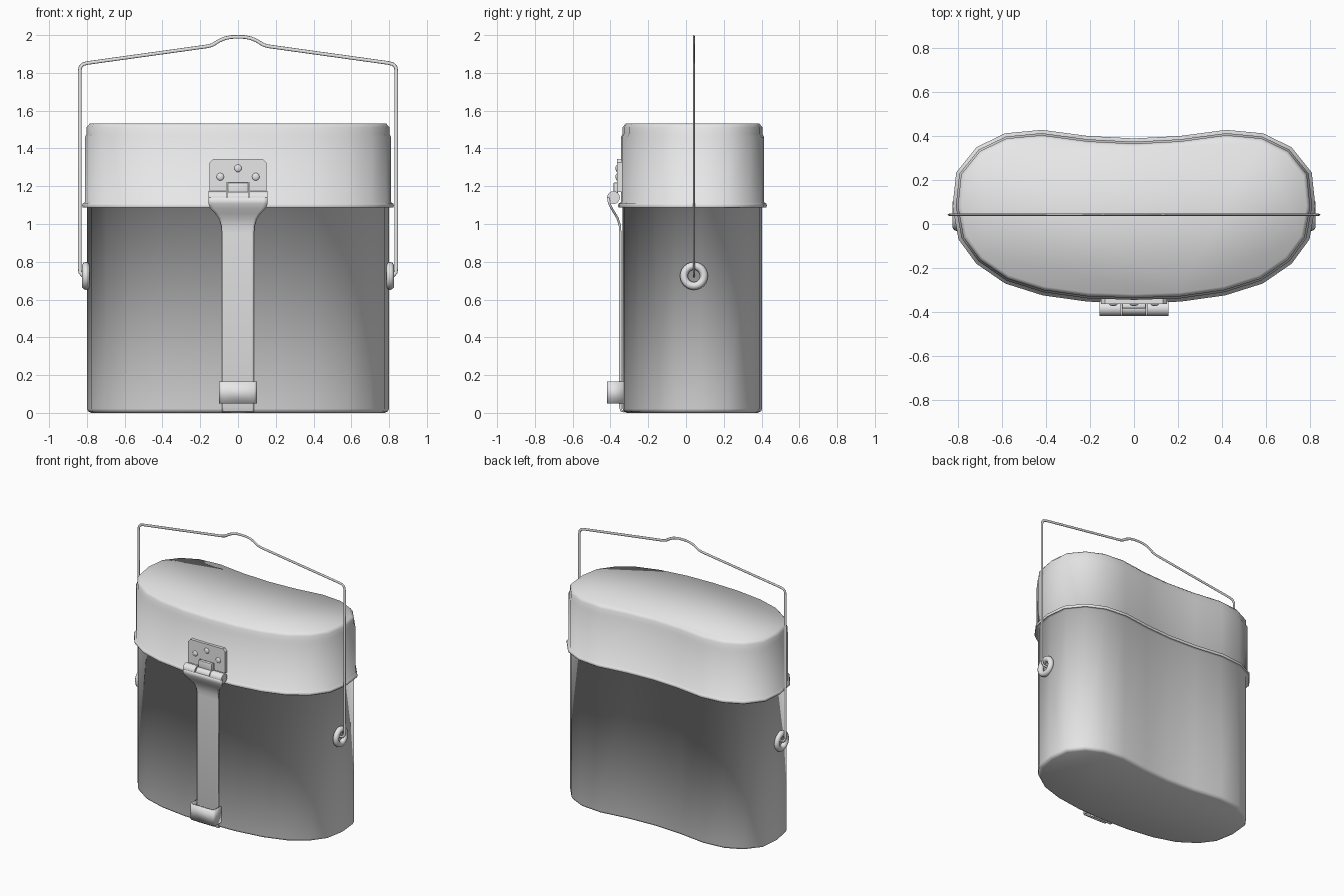
import bpy, bmesh, math
from mathutils import Vector

cube = bpy.data.objects.get("Cube")
if cube:
    bpy.data.objects.remove(cube, do_unlink=True)

metal = bpy.data.materials.new("light grey metal")
metal.use_nodes = True
GREY = (0.8, 0.8, 0.8, 1)
metal.diffuse_color = GREY
metal.node_tree.nodes["Principled BSDF"].inputs["Base Color"].default_value = GREY


def finish(obj, angle=None):
    """Give the part its material and smooth shading."""
    obj.data.materials.append(metal)
    bpy.ops.object.select_all(action='DESELECT')
    obj.select_set(True)
    bpy.context.view_layer.objects.active = obj
    if angle is None:
        bpy.ops.object.shade_smooth()
    else:
        bpy.ops.object.shade_smooth_by_angle(angle=math.radians(angle))
    return obj


def mesh_part(name, bm, angle=None):
    bmesh.ops.recalc_face_normals(bm, faces=bm.faces)
    mesh = bpy.data.meshes.new(name)
    bm.to_mesh(mesh)
    bm.free()
    obj = bpy.data.objects.new(name, mesh)
    bpy.context.collection.objects.link(obj)
    return finish(obj, angle)


def skin(name, rows, closed, caps=(), angle=None):
    """Join rows of points with quads; cap the chosen rows."""
    bm = bmesh.new()
    rings = [[bm.verts.new(p) for p in row] for row in rows]
    count = len(rings[0])
    for low, high in zip(rings, rings[1:]):
        for i in range(count if closed else count - 1):
            j = (i + 1) % count
            bm.faces.new((low[i], low[j], high[j], high[i]))
    for c in caps:
        bm.faces.new(rings[c])
    return mesh_part(name, bm, angle)


def thicken(obj, depth, offset=-1):
    mod = obj.modifiers.new("thickness", 'SOLIDIFY')
    mod.thickness = depth
    mod.offset = offset


def box(name, centre, size, bevel):
    bm = bmesh.new()
    bmesh.ops.create_cube(bm, size=1)
    for v in bm.verts:
        v.co = Vector(a * b + c for a, b, c in zip(v.co, size, centre))
    bmesh.ops.bevel(bm, geom=bm.edges[:], offset=bevel, segments=2,
                    profile=0.5, affect='EDGES')
    return mesh_part(name, bm, 35)


# Kidney-shaped outline, mirrored from its left half
half = [(0, -.335), (.21, -.328), (.41, -.30), (.575, -.248), (.70, -.162),
        (.775, -.06), (.80, .08), (.785, .225), (.70, .33), (.58, .388),
        (.42, .403), (.21, .375), (0, .364)]
outline = [Vector(p) for p in half + [(-x, y) for x, y in half[-2:0:-1]]]


def ring(grow, z):
    n = len(outline)
    pts = []
    for i, p in enumerate(outline):
        t = (outline[(i + 1) % n] - outline[i - 1]).normalized()
        pts.append((p.x + t.y * grow, p.y - t.x * grow, z))
    return pts


# Pot and lid
pot = [(-.022, 0), (-.006, .008), (0, .022), (0, 1.088), (.022, 1.088)]
skin("pot_body", [ring(g, z) for g, z in pot], True, caps=(0,))
lid = [(.022, 1.088), (.025, 1.098), (.022, 1.108), (.01, 1.115), (.01, 1.46),
       (.001, 1.478), (.001, 1.512), (-.016, 1.533)]
skin("lid", [ring(g, z) for g, z in lid], True, caps=(-1,))

# Carrying wire, mirrored about the middle
wire_half = [(.79, .725), (.822, .727), (.835, .742), (.838, .765), (.838, 1.81),
             (.834, 1.832), (.822, 1.845), (.80, 1.852), (.16, 1.941),
             (.135, 1.948), (.10, 1.97), (.07, 1.983), (.035, 1.99), (0, 1.991)]
path = wire_half + [(-x, z) for x, z in wire_half[-2::-1]]
curve = bpy.data.curves.new("carrying_wire", 'CURVE')
curve.dimensions = '3D'
curve.bevel_depth = .0095
curve.bevel_resolution = 2
curve.use_fill_caps = True
spline = curve.splines.new('POLY')
spline.points.add(len(path) - 1)
for point, (x, z) in zip(spline.points, path):
    point.co = (x, 0, z, 1)
wire = bpy.data.objects.new("carrying_wire", curve)
wire.location.y = .042
wire.scale.y = .55
bpy.context.collection.objects.link(wire)
curve.materials.append(metal)
spline.use_smooth = True

# Side eyelets
for side, sx in (("left", 1), ("right", -1)):
    bpy.ops.mesh.primitive_torus_add(
        location=(sx * .805, .042, .725), rotation=(0, math.pi / 2, 0),
        major_radius=.053, minor_radius=.021, major_segments=24, minor_segments=10)
    eyelet = bpy.context.object
    eyelet.name = side + "_eyelet"
    finish(eyelet)

# Front strap: height, depth and half width of each row, flared at the top
strap_rows = [(.008, -.325, .08), (.012, -.342, .085), (.03, -.348, .085),
              (.95, -.348, .085), (.99, -.35, .088), (1.03, -.362, .10),
              (1.06, -.38, .122), (1.085, -.395, .148), (1.11, -.407, .157),
              (1.14, -.412, .157)]
strap = skin("front_strap", [[(f * w, y, z) for f in (-1, -.85, 0, .85, 1)]
                             for z, y, w in strap_rows], False, angle=50)
thicken(strap, .012, 0)


# Hinge barrels along x
def barrel(name, x, length, radius):
    bpy.ops.mesh.primitive_cylinder_add(
        vertices=16, radius=radius, depth=length, location=(x, -.384, 1.14),
        rotation=(0, math.pi / 2, 0))
    bpy.context.object.name = name
    finish(bpy.context.object, 40)


barrel("left_hinge_barrel", .109, .095, .034)
barrel("right_hinge_barrel", -.109, .095, .034)
barrel("middle_hinge_barrel", 0, .11, .03)
box("hinge_tab", (0, -.372, 1.185), (.11, .024, .07), .006)

# Hinge plate with chamfered top corners and a notch for the tab
plate_half = [(.06, 1.17), (.15, 1.17), (.15, 1.325), (.132, 1.344)]
shape = [(.06, 1.22)] + plate_half
shape += [(-x, z) for x, z in reversed(shape)]
skin("hinge_plate", [[(x, y, z) for x, z in shape] for y in (-.335, -.364)],
     True, caps=(0, 1), angle=30)

# Plate rivets
for name, x, z in (("top", 0, 1.295), ("left", .094, 1.25), ("right", -.094, 1.25)):
    bpy.ops.mesh.primitive_uv_sphere_add(
        segments=14, ring_count=8, radius=.02, location=(x, -.363, z))
    rivet = bpy.context.object
    rivet.name = name + "_rivet"
    rivet.scale.y = .5
    finish(rivet)

# Strap keeper: a rounded loop around the strap foot
loop = [(.10, -.325), (.10, -.40), (.096, -.412), (.085, -.418), (0, -.418)]
loop += [(-x, y) for x, y in loop[-2::-1]]
keeper = skin("strap_keeper", [[(x, y, z) for x, y in loop] for z in (.05, .165)],
              False, angle=50)
thicken(keeper, .012, -1)
